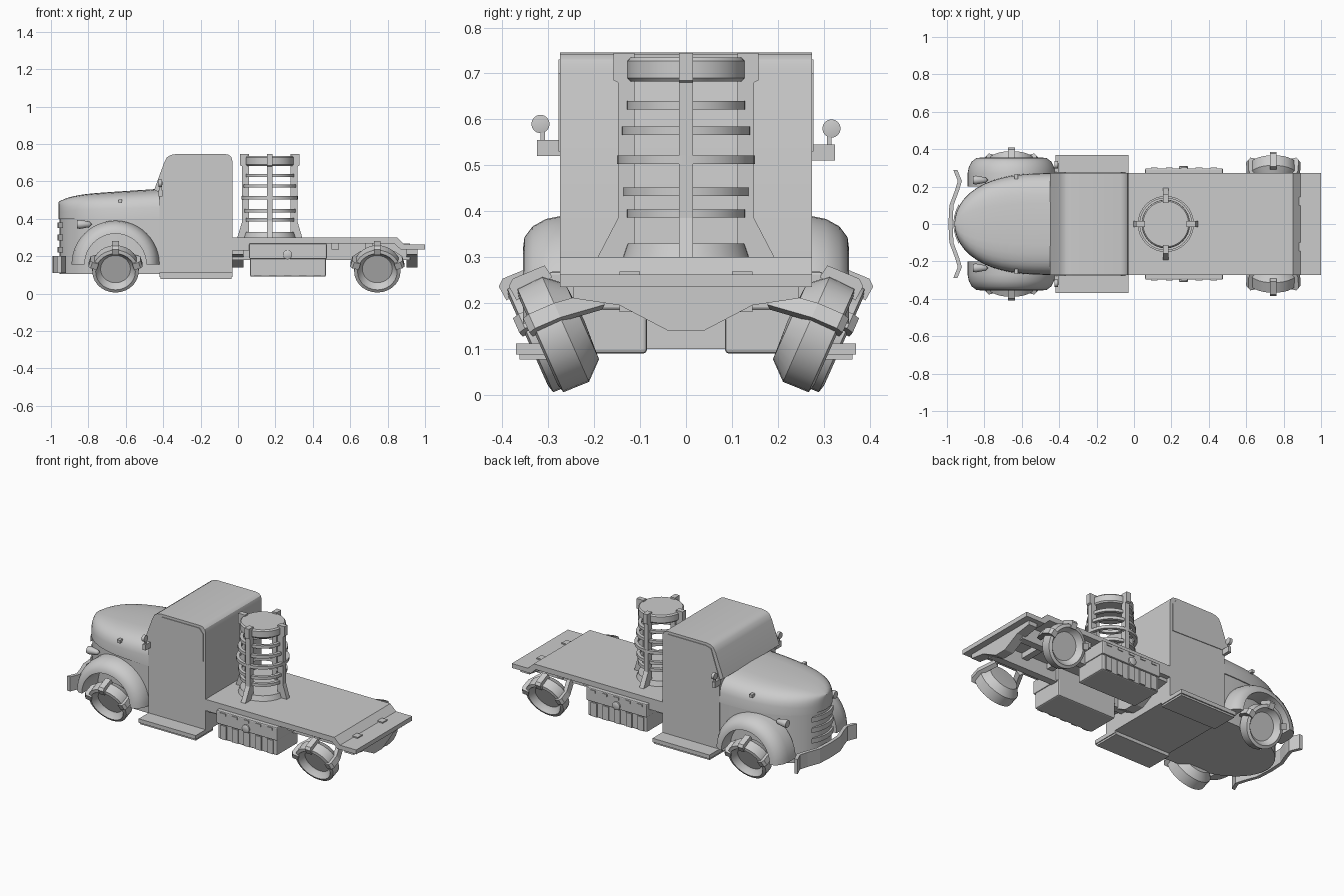
import bpy, bmesh, math
from mathutils import Matrix, Vector

if "Cube" in bpy.data.objects:
    bpy.data.objects.remove(bpy.data.objects["Cube"])


def make(name, verts, faces, smooth=None, bevel=0):
    me = bpy.data.meshes.new(name)
    me.from_pydata([tuple(v) for v in verts], [], faces)
    bm = bmesh.new()
    bm.from_mesh(me)
    bmesh.ops.remove_doubles(bm, verts=bm.verts, dist=1e-5)
    bmesh.ops.recalc_face_normals(bm, faces=bm.faces)
    bm.to_mesh(me)
    bm.free()
    ob = bpy.data.objects.new(name, me)
    bpy.context.collection.objects.link(ob)
    if bevel:
        m = ob.modifiers.new("bevel", 'BEVEL')
        m.width, m.segments = bevel, 2
    if smooth:
        bpy.ops.object.select_all(action='DESELECT')
        bpy.context.view_layer.objects.active = ob
        ob.select_set(True)
        bpy.ops.object.shade_smooth_by_angle(angle=math.radians(smooth))
    return ob


XZ = lambda u, v, h: (u, h, v)
YZ = lambda u, v, h: (h, u, v)
XY = lambda u, v, h: (u, v, h)


def prism(name, pts, h0, h1, fn, smooth=None, bevel=0):
    n = len(pts)
    verts = [fn(u, v, h) for h in (h0, h1) for u, v in pts]
    faces = [list(range(n)), list(range(n, 2 * n))]
    faces += [[i, (i + 1) % n, n + (i + 1) % n, n + i] for i in range(n)]
    return make(name, verts, faces, smooth, bevel)


def box(name, x0, x1, y0, y1, z0, z1, bevel=0):
    return prism(name, [(x0, y0), (x1, y0), (x1, y1), (x0, y1)], z0, z1, XY, None, bevel)


def grid_faces(rows, cols, wrap_r=False, wrap_c=False):
    return [[i * cols + j, i * cols + (j + 1) % cols,
             (i + 1) % rows * cols + (j + 1) % cols, (i + 1) % rows * cols + j]
            for i in range(rows - (not wrap_r)) for j in range(cols - (not wrap_c))]


def lathe(name, prof, mat, n=28, closed=True):
    verts = [mat @ Vector((r * math.cos(2 * math.pi * i / n), r * math.sin(2 * math.pi * i / n), z))
             for i in range(n) for r, z in prof]
    return make(name, verts, grid_faces(n, len(prof), True, closed), 35)


# cab with rounded roof and sloped windscreen
prism("cab", [(-.03, .1), (-.03, .71), (-.036, .73), (-.05, .742), (-.07, .746), (-.33, .746), (-.36, .741),
              (-.38, .728), (-.395, .70), (-.448, .555), (-.42, .54), (-.42, .1)], -.274, .274, XZ, 30)
for s in (-1, 1):
    a, b = sorted((s * .27, s * .278))
    prism("side_window", [(-.045, .53), (-.045, .70), (-.07, .73), (-.33, .73), (-.365, .72), (-.425, .54)], a, b, XZ)

# bonnet: tapered plan, domed top
def plan(t, grow=0.0):
    return -.42 - (.54 + grow) * t, (.272 + grow) * math.sqrt(max(0, 1 - t ** 2.8))

ts = [math.sin(i / 14 * math.pi / 2) for i in range(15)]
cols = 17
verts = []
for t in ts:
    x, w = plan(t)
    h = .56 - .035 * t - .035 * t ** 8
    for j in range(cols):
        a = math.pi * j / (cols - 1)
        c, s = math.cos(a), max(0, math.sin(a))
        verts.append((x, w * math.copysign(abs(c) ** .55, c), .40 + (h - .40) * s ** .6))
make("bonnet", verts, grid_faces(len(ts), cols, False, True), 35)


def band(name, grow, z0, z1, tmin=0.0):
    right = [plan(t, grow) for t in ts if t >= tmin]
    prism(name, right + [(x, -y) for x, y in right[-2::-1]], z0, z1, XY, 30)


band("nose_body", -.006, .105, .405)
for z in (.22, .285, .35):
    band("grille_bar", .006, z, z + .03, .93)

# front wings, lamps, mirrors, running boards
for s in (-1, 1):
    sect = [(.165, .2), (.235, .2), (.235, .27), (.228, .305), (.212, .334), (.188, .352), (.165, .355)]
    verts = []
    for i in range(25):
        a = math.pi * i / 24
        for r, y in sect:
            verts.append((-.655 + r * math.cos(a), s * y, .155 + r * math.sin(a)))
    k = len(sect)
    make("front_wing", verts, grid_faces(25, k, False, True) + [list(range(k)), list(range(24 * k, 25 * k))], 40)
    lathe("headlamp", [(0, -.035), (.022, -.035), (.024, -.02), (.015, .03), (0, .045)],
          Matrix.Translation((-.825, s * .235, .37)) @ Matrix.Rotation(math.pi / 2, 4, 'Y'), 14, False)
    z = .58 if s > 0 else .59
    a, b = sorted((s * .27, s * .325))
    box("mirror_bracket", -.425, -.405, a, b, z - .07, z - .035)
    box("mirror_stem", -.42, -.41, s * .312 - .005, s * .312 + .005, z - .04, z)
    lathe("mirror", [(0, -.01), (.02, -.01), (.02, .008), (0, .012)],
          Matrix.Translation((-.415, s * .317, z)) @ Matrix.Rotation(math.pi / 2, 4, 'Y'), 16, False)
    a, b = sorted((s * .2, s * .37))
    box("running_board", -.42, -.03, a, b, .088, .112)
    box("board_underside", -.415, -.035, a * .98, b * .98, .077, .09)
    a, b = sorted((s * .24, s * .268))
    box("bonnet_catch", -.64, -.62, a, b, .485, .503)

# waved front bumper
path = [(-.955, -.29), (-.93, -.23), (-.945, -.18), (-.975, -.1), (-.98, 0),
        (-.975, .1), (-.945, .18), (-.93, .23), (-.955, .29)]
prism("front_bumper", [(x - .012, y) for x, y in path] + [(x + .01, y) for x, y in path[::-1]], .11, .20, XY)

# flat bed with dropped tail
prism("bed", [(-.03, .30), (.85, .30), (.89, .262), (1, .262), (1, .235), (.87, .235), (.835, .268), (-.03, .268)],
      -.274, .274, XZ)
for s in (-1, 1):
    a, b = sorted((s * .235, s * .274))
    box("bed_skirt", -.03, .47, a, b, .23, .27)
    a, b = sorted((s * .1, s * .145))
    box("chassis_rail", -.03, .92, a, b, .18, .269)
for x in (.2, .5, .68):
    box("cross_rib", x, x + .04, -.23, .23, .235, .269)
vee = [(-.245, .236), (-.245, .21), (-.145, .195), (-.04, .14), (.04, .14), (.145, .195), (.245, .21), (.245, .236)]
for x in (-.03, .90):
    prism("chassis_end", vee, x, x + .06, YZ)

# side storage boxes with lid seam, slots, ribs and latch
for s in (-1, 1):
    def sbox(name, x0, x1, y0, y1, z0, z1, bevel=0):
        a, b = sorted((s * y0, s * y1))
        box(name, x0, x1, a, b, z0, z1, bevel)
    sbox("storage_box", .065, .47, .085, .288, .09, .2, .008)
    sbox("storage_lid", .06, .475, .085, .298, .185, .268, .006)
    for i in range(5):
        sbox("lid_slot", .09 + i * .08, .125 + i * .08, .28, .303, .245, .26)
        sbox("box_rib", .085 + i * .08, .125 + i * .08, .2, .295, .095, .18)
    lathe("latch", [(0, -.02), (.025, -.02), (.025, .012), (.018, .016), (0, .016)],
          Matrix.Translation((.265, s * .295, .208)) @ Matrix.Rotation(-s * math.pi / 2, 4, 'X'), 18, False)

# caged tower behind the cab
C = Matrix.Translation((.17, 0, 0))
lathe("tower_base", [(0, .295), (.14, .295), (.128, .33), (0, .33)], C, 32, False)
lathe("tower_cap", [(0, .682), (.122, .682), (.129, .69), (.129, .727), (.122, .735), (0, .735)], C, 32, False)
for z, r in ((.395, .13), (.442, .138), (.512, .15), (.575, .141), (.631, .13)):
    lathe("tower_hoop", [(r - .02, z - .009), (r, z - .009), (r, z + .009), (r - .02, z + .009)], C, 32)
for q in range(4):
    M = C @ Matrix.Rotation(q * math.pi / 2, 4, 'Z')
    prism("tower_post", [(.112, .295), (.195 if q % 2 else .175, .295), (.148, .385), (.148, .68), (.158, .685),
                         (.158, .745), (.112, .745)], -.015, .015, lambda u, v, h: M @ Vector((u, h, v)))

# tilted wheels with clamps round the rim
rim = [(0, 0), (.08, 0), (.088, .006), (.106, .035), (.124, .03), (.126, -.03), (.09, -.07), (0, -.075)]
for x, y in ((-.655, .312), (.745, .29)):
    for s in (-1, 1):
        c, d = math.cos(math.radians(24)), math.sin(math.radians(24))
        M = Matrix(((-s, 0, 0, x), (0, s * d, s * c, s * y), (0, c, -d, .131), (0, 0, 0, 1)))
        lathe("wheel", rim, M, 28, False)
        for deg in (90, 18, 162):
            R = M @ Matrix.Rotation(math.radians(deg), 4, 'Z')
            tail = [(.145, -.045), (.115, -.05)]
            if deg != 90:
                tail = [(.145, -.03), (.1, -.13 if x > 0 else -.09), (.075, -.12 if x > 0 else -.08), (.115, -.03)]
            prism("wheel_clamp", [(.1, .042), (.135, .045), (.147, .03)] + tail, -.018, .018,
                  lambda u, v, h: R @ Vector((u, h, v)))
